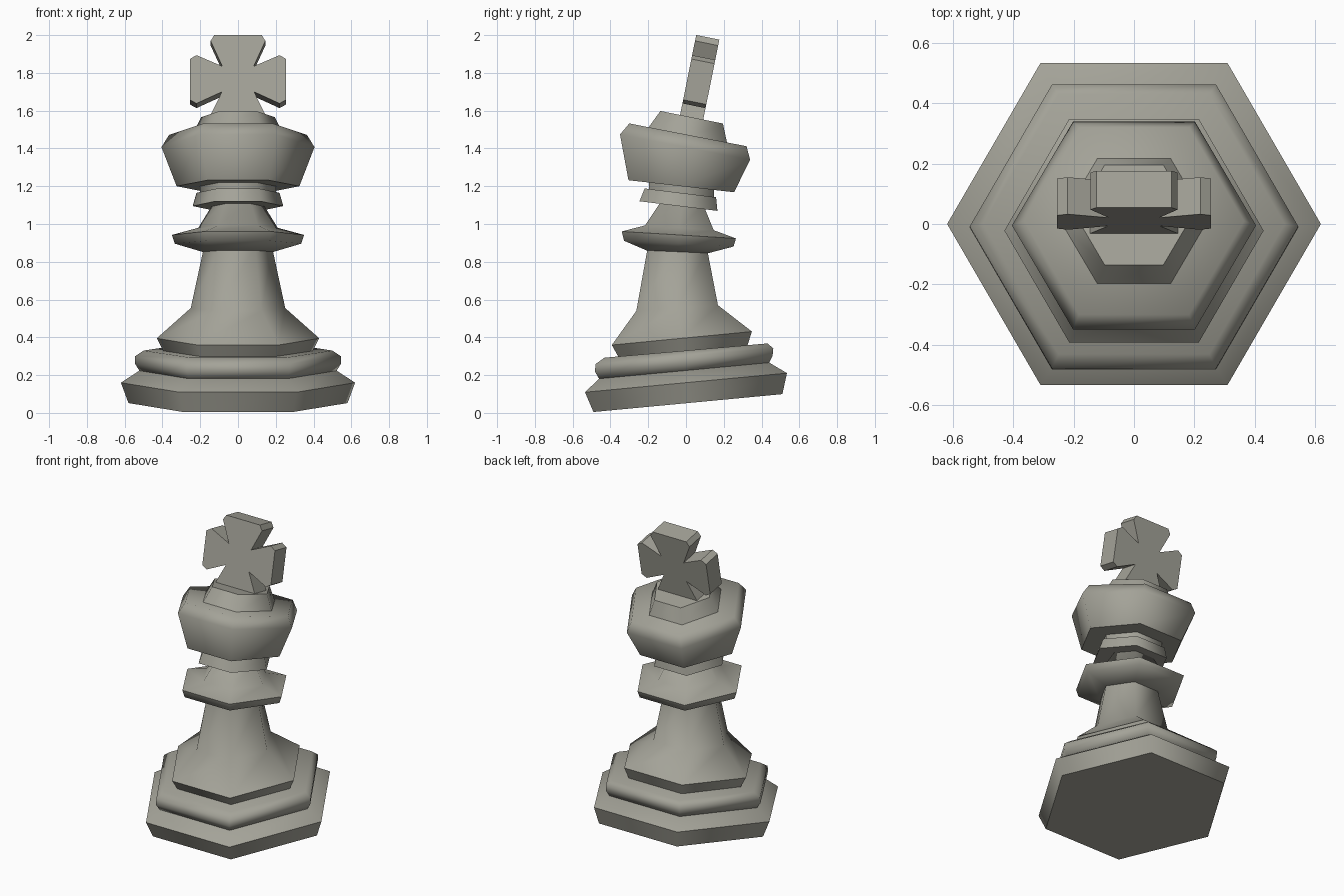
import bpy, bmesh
from math import sin, cos, radians, pi
from mathutils import Matrix

if "Cube" in bpy.data.objects:
    bpy.data.objects.remove(bpy.data.objects["Cube"], do_unlink=True)

stone = bpy.data.materials.new("warm grey stone")
stone.use_nodes = True
COLOUR = (0.37, 0.365, 0.315, 1)
stone.diffuse_color = COLOUR
stone.node_tree.nodes["Principled BSDF"].inputs["Base Color"].default_value = COLOUR


def finish(name, bm, angle):
    bmesh.ops.recalc_face_normals(bm, faces=bm.faces)
    mesh = bpy.data.meshes.new(name)
    bm.to_mesh(mesh)
    bm.free()
    mesh.materials.append(stone)
    mesh.shade_smooth()
    mesh.set_sharp_from_angle(angle=radians(angle))
    obj = bpy.data.objects.new(name, mesh)
    bpy.context.collection.objects.link(obj)
    return obj


def hex_loft(name, rings):
    """Loft tilted hexagons, each given as (y, z, radius, tilt in degrees)."""
    bm = bmesh.new()
    loops = []
    for y, z, r, tilt in rings:
        t = radians(tilt)
        loops.append([bm.verts.new((r * cos(a), y + r * sin(a) * cos(t), z + r * sin(a) * sin(t)))
                      for a in (i * pi / 3 for i in range(6))])
    for low, high in zip(loops, loops[1:]):
        for i in range(6):
            j = (i + 1) % 6
            bm.faces.new((low[i], low[j], high[j], high[i]))
    bm.faces.new(loops[0])
    bm.faces.new(loops[-1])
    return finish(name, bm, 64)


# Stepped foot
hex_loft("foot", [(.01, .052, .58, 5.4), (0, .16, .62, 5.4), (-.01, .225, .52, 5.4)])
hex_loft("base_ring", [(-.01, .22, .52, 5.4), (-.012, .26, .545, 5),
                       (-.008, .30, .545, 5), (0, .33, .50, 5)])

# Flared body
hex_loft("body", [(-.015, .325, .395, 5.5), (-.022, .395, .43, 5.5),
                  (-.047, .555, .25, 4), (-.045, .87, .182, -2.5)])

# Collar and neck
hex_loft("collar", [(-.045, .853, .19, -2.5), (-.038, .896, .335, -3), (-.038, .942, .35, -3.5),
                    (-.035, .98, .21, -4), (-.02, 1.11, .13, -5)])
hex_loft("neck_ring", [(-.04, 1.095, .24, -7), (-.03, 1.165, .22, -7)])
hex_loft("neck_recess", [(-.025, 1.15, .2, -7), (-.025, 1.22, .2, -7)])

# Crown and cap
hex_loft("crown", [(-.025, 1.2, .325, -6.5), (-.005, 1.407, .405, -11), (.01, 1.472, .365, -11)])
hex_loft("crown_cap", [(.007, 1.46, .25, -11), (.03, 1.565, .195, -11.4)])

# Flared cross: right half of the outline from bottom to top, then mirrored
half = [(.15, -.01), (.085, .125), (.22, .062), (.255, .082), (.255, .302),
        (.22, .323), (.083, .263), (.145, .4), (.125, .432)]
outline = half + [(-x, v) for x, v in reversed(half)]
bm = bmesh.new()
face = bm.faces.new([bm.verts.new((x, -.0625, v)) for x, v in outline])
side = bmesh.ops.extrude_face_region(bm, geom=[face])
bmesh.ops.translate(bm, vec=(0, .125, 0),
                    verts=[g for g in side["geom"] if isinstance(g, bmesh.types.BMVert)])
bmesh.ops.transform(bm, verts=bm.verts,
                    matrix=Matrix.Translation((0, .03, 1.565)) @ Matrix.Rotation(radians(-11.4), 4, 'X'))
finish("cross", bm, 30)
